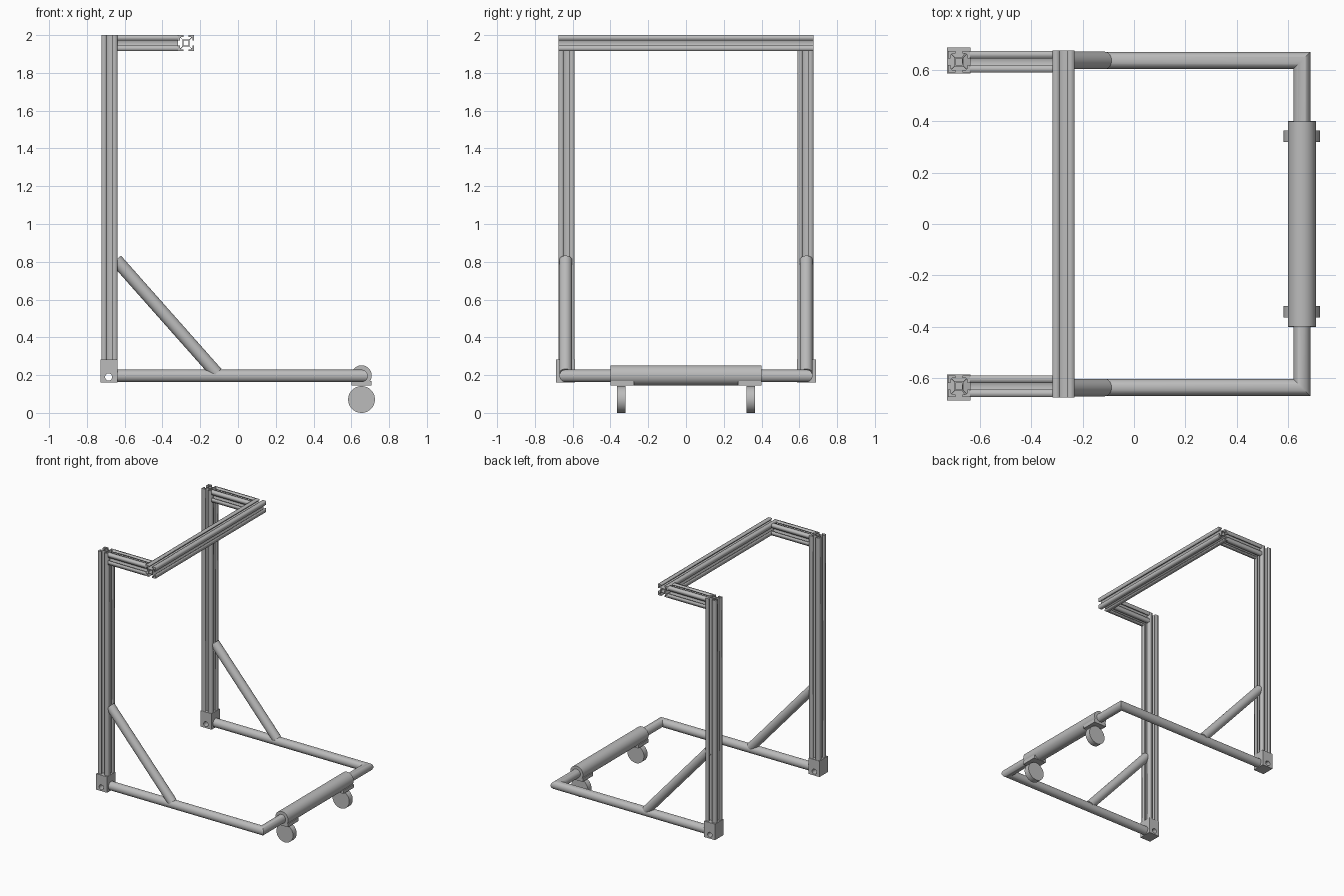
import bpy, bmesh
from math import pi, sin, cos, radians
from mathutils import Vector

cube = bpy.data.objects.get("Cube")
if cube:
    bpy.data.objects.remove(cube, do_unlink=True)

# One bare-metal colour for the whole frame
metal = bpy.data.materials.new("brushed_grey_metal")
metal.use_nodes = True
GREY = (0.5, 0.5, 0.5, 1)
metal.diffuse_color = GREY
metal.node_tree.nodes["Principled BSDF"].inputs["Base Color"].default_value = GREY

RAIL = 0.085      # width of the slotted rail
SIDE_Y = 0.632    # rail centre on either side
PIPE_Y = 0.637    # pipe centre on either side
PIPE_Z = 0.196
PIPE_R = 0.033
POST_X = -0.681
END_X = 0.654     # pipe that carries the wheels


def select_only(obj):
    bpy.ops.object.select_all(action="DESELECT")
    obj.select_set(True)
    bpy.context.view_layer.objects.active = obj


def smooth(obj):
    select_only(obj)
    bpy.ops.object.shade_smooth_by_angle(angle=radians(35))


def add_mesh(name, bm):
    bmesh.ops.recalc_face_normals(bm, faces=bm.faces)
    mesh = bpy.data.meshes.new(name)
    bm.to_mesh(mesh)
    bm.free()
    obj = bpy.data.objects.new(name, mesh)
    bpy.context.collection.objects.link(obj)
    mesh.materials.append(metal)
    return obj


def extrude_profile(name, loops, length, location, rotation=(0, 0, 0)):
    """Fill nested outlines and extrude them along local z, centred."""
    curve = bpy.data.curves.new(name, "CURVE")
    curve.dimensions = "2D"
    curve.fill_mode = "BOTH"
    curve.extrude = length / 2
    for loop in loops:
        spline = curve.splines.new("POLY")
        spline.points.add(len(loop) - 1)
        for point, (x, y) in zip(spline.points, loop):
            point.co = (x, y, 0, 1)
        spline.use_cyclic_u = True
    obj = bpy.data.objects.new(name, curve)
    bpy.context.collection.objects.link(obj)
    obj.location, obj.rotation_euler = location, rotation
    select_only(obj)
    bpy.ops.object.convert(target="MESH")
    obj = bpy.context.object
    obj.data.materials.clear()
    obj.data.materials.append(metal)
    return obj


def rectangle(w, h):
    return [(-w / 2, -h / 2), (w / 2, -h / 2), (w / 2, h / 2), (-w / 2, h / 2)]


def circle(r, n, cx=0, cy=0):
    return [(cx + r * cos(2 * pi * i / n), cy + r * sin(2 * pi * i / n)) for i in range(n)]


def rod(name, start, end, radius, sides=32):
    start, end = Vector(start), Vector(end)
    axis = end - start
    bm = bmesh.new()
    bmesh.ops.create_cone(bm, cap_ends=True, segments=sides, radius1=radius,
                          radius2=radius, depth=axis.length)
    obj = add_mesh(name, bm)
    obj.location = (start + end) / 2
    obj.rotation_euler = axis.to_track_quat("Z", "Y").to_euler()
    smooth(obj)
    return obj


def box(name, size, location):
    bm = bmesh.new()
    bmesh.ops.create_cube(bm, size=1)
    bmesh.ops.scale(bm, vec=size, verts=bm.verts)
    obj = add_mesh(name, bm)
    obj.location = location
    return obj


# Slotted rail section: one slot outline turned onto four sides, hollow core
half = RAIL / 2
slot = [(half, half), (0.0135, half), (0.0135, 0.033), (0.027, 0.033),
        (0.027, 0.029), (0.016, 0.018)]
side = slot + [(-x, y) for x, y in reversed(slot[1:])]
outline = []
for turn in range(4):
    outline += side
    side = [(-y, x) for x, y in side]
section = [outline, rectangle(0.027, 0.027)]

# Parts repeated on both sides of the frame
BASE_TOP = 0.283
BASE_BOTTOM = 0.16
CROSS_X = -0.275
for label, s in (("left", 1), ("right", -1)):
    extrude_profile("post_" + label, section, 2 - BASE_TOP,
                    (POST_X, s * SIDE_Y, (2 + BASE_TOP) / 2))
    arm_start, arm_end = POST_X + half, CROSS_X - half
    extrude_profile("top_arm_" + label, section, arm_end - arm_start,
                    ((arm_start + arm_end) / 2, s * SIDE_Y, 2 - half), (0, pi / 2, 0))
    # foot block with a cross bore
    height = BASE_TOP - BASE_BOTTOM
    bore = circle(0.019, 24, -0.002, 0.19 - (BASE_TOP + BASE_BOTTOM) / 2)
    foot = extrude_profile("foot_block_" + label, [rectangle(0.092, height), bore], 0.101,
                           (-0.683, s * PIPE_Y, (BASE_TOP + BASE_BOTTOM) / 2), (pi / 2, 0, 0))
    smooth(foot)
    rod("brace_" + label, (-0.645, s * PIPE_Y, 0.81), (-0.113, s * PIPE_Y, 0.21), 0.034)
    # wheel and its mounting plate
    rod("wheel_" + label, (END_X, s * 0.32, 0.071), (END_X, s * 0.364, 0.071), 0.071, 40)
    box("wheel_plate_" + label, (0.108, 0.125, 0.026), (END_X, s * 0.338, 0.157))

# Top crossbar
extrude_profile("top_crossbar", section, 1.35, (CROSS_X, 0, 2 - half), (pi / 2, 0, 0))

# Base pipe: a U with mitred corners
path = [((-0.638, PIPE_Y), (0, 1)), ((END_X, PIPE_Y), (1, 1)),
        ((END_X, -PIPE_Y), (1, -1)), ((-0.638, -PIPE_Y), (0, -1))]
bm = bmesh.new()
rings = []
for (cx, cy), (ox, oy) in path:
    rings.append([bm.verts.new((cx + ox * u, cy + oy * u, PIPE_Z + v))
                  for u, v in circle(PIPE_R, 32)])
for a, b in zip(rings, rings[1:]):
    for i in range(len(a)):
        j = (i + 1) % len(a)
        bm.faces.new((a[i], a[j], b[j], b[i]))
bm.faces.new(rings[0])
bm.faces.new(rings[-1])
smooth(add_mesh("base_pipe", bm))

# Sleeve around the end pipe
rod("end_sleeve", (END_X, -0.4, PIPE_Z + 0.002), (END_X, 0.4, PIPE_Z + 0.002), 0.054, 40)
